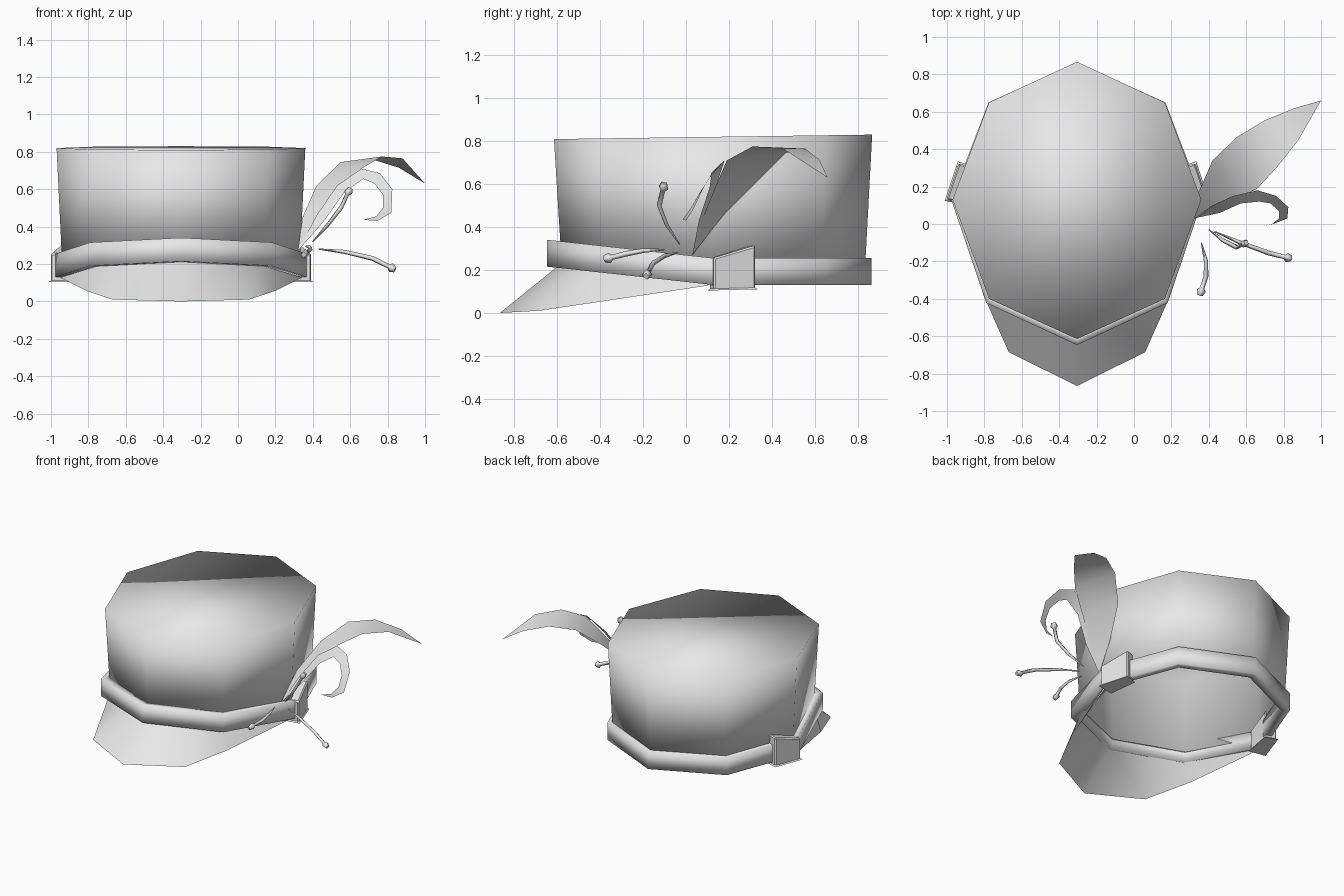
import bpy
from mathutils import Vector

CENTRE_X = -0.305

cube = bpy.data.objects.get("Cube")
if cube:
    bpy.data.objects.remove(cube, do_unlink=True)

grey = bpy.data.materials.new("light_grey")
grey.use_nodes = True
grey.diffuse_color = (0.8, 0.8, 0.8, 1)
grey.node_tree.nodes["Principled BSDF"].inputs["Base Color"].default_value = (0.8, 0.8, 0.8, 1)


def make_mesh(name, verts, faces, smooth=True, thickness=0):
    mesh = bpy.data.meshes.new(name)
    mesh.from_pydata(verts, [], faces)
    mesh.materials.append(grey)
    for poly in mesh.polygons:
        poly.use_smooth = smooth
    obj = bpy.data.objects.new(name, mesh)
    bpy.context.collection.objects.link(obj)
    if thickness:
        solid = obj.modifiers.new("thickness", "SOLIDIFY")
        solid.thickness = thickness
        solid.offset = -1
    return obj


def full_ring(half, z_of_y, scale=1.0):
    """Mirror half an outline (front to back) into a closed ring."""
    outline = half + [(-x, y) for x, y in reversed(half[1:-1])]
    mid_y = 0.12
    points = []
    for x, y in outline:
        y = mid_y + (y - mid_y) * scale
        points.append((CENTRE_X + x * scale, y, z_of_y(y)))
    return points


def loft(rings, closed_ring=True, closed_loop=False):
    """Quads between consecutive rings of equal length."""
    n = len(rings[0])
    verts = [p for ring in rings for p in ring]
    faces = []
    for r in range(len(rings) if closed_loop else len(rings) - 1):
        a, b = r * n, (r + 1) % len(rings) * n
        for i in range(n if closed_ring else n - 1):
            j = (i + 1) % n
            faces.append((a + i, a + j, b + j, b + i))
    return verts, faces


def band_low(y):
    return 0.13 + max(0, 0.13 - y) * 0.11


def band_high(y):
    return band_low(y) + 0.125


# Crown: open below, slightly flared, with a gently tilted flat top
crown_half = [(0, -0.615), (0.47, -0.4), (0.665, 0.13), (0.47, 0.65), (0, 0.867)]
crown_rings = [full_ring(crown_half, lambda y: band_low(y) + 0.07, 0.955),
               full_ring(crown_half, lambda y: 0.818 + 0.014 * y)]
verts, faces = loft(crown_rings)
faces.append(tuple(range(8, 16)))
make_mesh("crown", verts, faces, thickness=0.012)

# Band: box-section ring, sloping up towards the front
band_half = [(0, -0.647), (0.485, -0.422), (0.672, 0.13), (0.473, 0.65), (0, 0.865)]
band_rings = [full_ring(band_half, band_low), full_ring(band_half, band_high),
              full_ring(band_half, band_high, 0.92), full_ring(band_half, band_low, 0.92)]
make_mesh("band", *loft(band_rings, closed_loop=True))

# Visor: sheet from the underside of the band to the drooping rim
inner = [(0, -0.6, 0.215), (0.445, -0.395, 0.19), (0.63, 0.11, 0.135)]
outer = [(0, -0.866, 0), (0.365, -0.685, 0.01), (0.5, -0.38, 0.055), (0.645, 0.1, 0.127)]
inner.insert(1, (0.23, -0.495, 0.203))


def mirrored_strip(half):
    left = [(CENTRE_X - x, y, z) for x, y, z in reversed(half[1:])]
    return left + [(CENTRE_X + x, y, z) for x, y, z in half]


verts, faces = loft([mirrored_strip(outer), mirrored_strip(inner)], closed_ring=False)
make_mesh("visor", verts, faces)

# Side knots wrapping the band at its widest corners
knot_outer = [(0.697, 0.13, 0.105, 0.257), (0.632, 0.325, 0.11, 0.315)]
knot_inner = [(0.59, 0.11, 0.105, 0.255), (0.56, 0.3, 0.11, 0.315)]
for side, name in ((1, "left_knot"), (-1, "right_knot")):
    a, b = knot_outer
    d, c = knot_inner
    rings = [[(CENTRE_X + side * p[0], p[1], p[k]) for p in (a, b, c, d)] for k in (2, 3)]
    verts, faces = loft(rings)
    faces += [(0, 1, 2, 3), (4, 5, 6, 7)]
    knot = make_mesh(name, verts, faces, smooth=False)
    bevel = knot.modifiers.new("soft_edges", "BEVEL")
    bevel.width = 0.008


# Feathers: strips between two edges, pointed at both ends
def feather(name, base, pairs, tip):
    verts, faces = loft(pairs, closed_ring=False)
    n = len(verts)
    verts += [base, tip]
    faces += [(n, 1, 0), (n - 2, n - 1, n + 1)]
    make_mesh(name, verts, faces)


feather_base = (0.32, 0.03, 0.27)
feather("large_feather", feather_base, [
    [(0.345, 0.17, 0.45), (0.42, 0.06, 0.4)],
    [(0.42, 0.34, 0.62), (0.54, 0.13, 0.57)],
    [(0.55, 0.465, 0.745), (0.66, 0.19, 0.71)],
    [(0.7, 0.555, 0.765), (0.77, 0.31, 0.775)],
    [(0.86, 0.62, 0.715), (0.88, 0.45, 0.765)],
], (1, 0.66, 0.63))
feather("curled_feather", feather_base, [
    [(0.42, 0.1, 0.46), (0.46, 0.06, 0.43)],
    [(0.53, 0.15, 0.62), (0.57, 0.11, 0.585)],
    [(0.66, 0.18, 0.71), (0.67, 0.12, 0.655)],
    [(0.76, 0.15, 0.685), (0.73, 0.11, 0.63)],
    [(0.825, 0.09, 0.6), (0.775, 0.07, 0.57)],
    [(0.82, 0.03, 0.475), (0.775, 0.03, 0.5)],
    [(0.745, 0, 0.43), (0.74, 0, 0.455)],
], (0.67, -0.015, 0.437))


# Stamens: thin tapered stalks with a bulb at the end
def stamen(name, points):
    path = [Vector(p) for p in points]
    end, along = path[-1], (path[-1] - path[-2]).normalized()
    path[-1:] = [end - along * 0.04, end - along * 0.025, end]
    radii = [0.003, 0.011, 0.013, 0.012, 0.025, 0.016]
    curve = bpy.data.curves.new(name, "CURVE")
    curve.dimensions = "3D"
    curve.bevel_depth = 1
    curve.bevel_resolution = 0
    curve.use_fill_caps = True
    spline = curve.splines.new("POLY")
    spline.points.add(len(path) - 1)
    for point, co, radius in zip(spline.points, path, radii):
        point.co = (*co, 1)
        point.radius = radius
    curve.materials.append(grey)
    bpy.context.collection.objects.link(bpy.data.objects.new(name, curve))


stamen("upper_stamen", [(0.4, -0.03, 0.32), (0.48, -0.09, 0.41), (0.55, -0.125, 0.5), (0.6, -0.1, 0.605)])
stamen("outer_stamen", [(0.43, -0.04, 0.28), (0.57, -0.1, 0.265), (0.72, -0.155, 0.23), (0.84, -0.185, 0.17)])
stamen("front_stamen", [(0.36, -0.1, 0.295), (0.385, -0.2, 0.29), (0.385, -0.28, 0.275), (0.352, -0.38, 0.25)])
